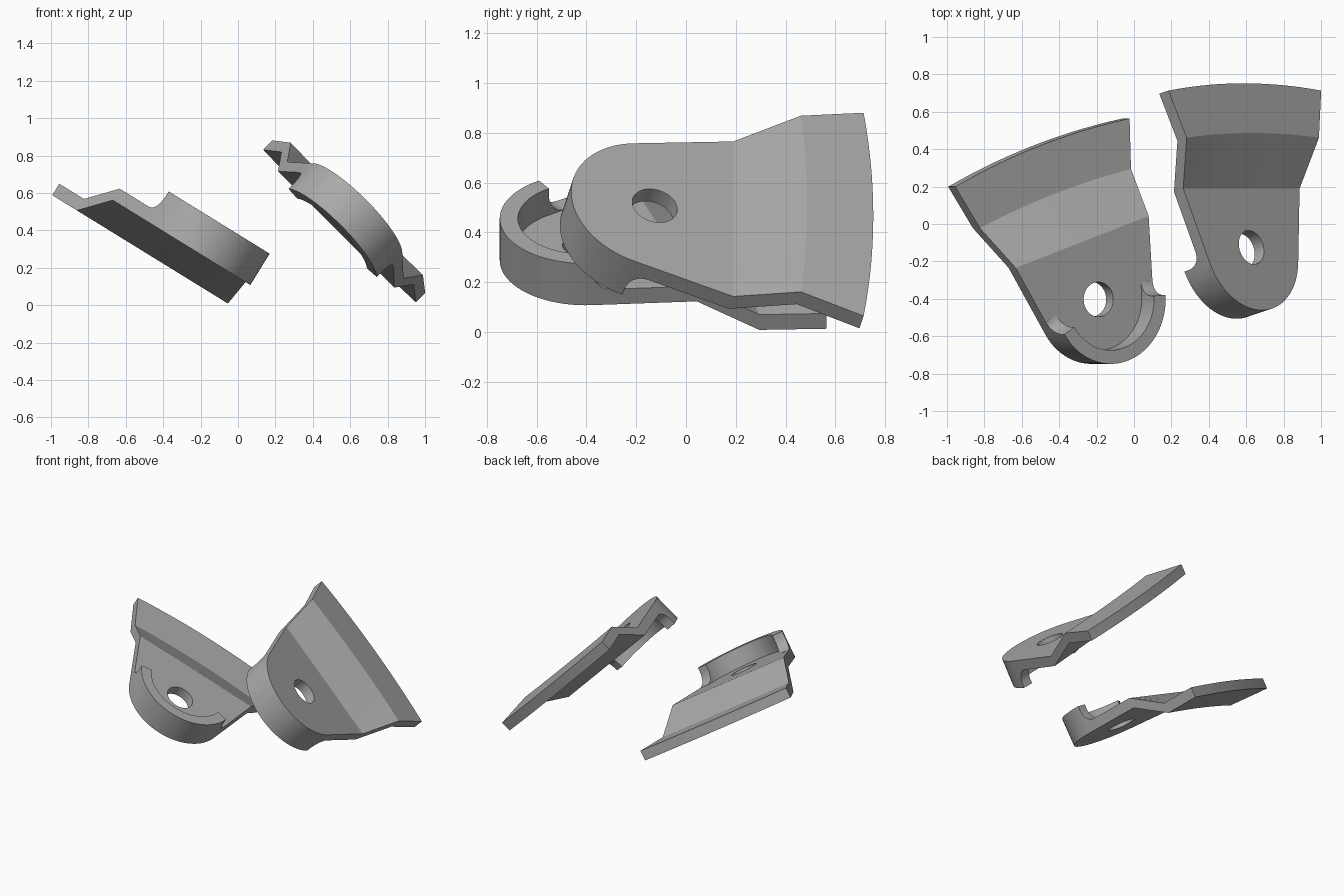
import bpy, bmesh, math
from mathutils import Matrix, Vector

if "Cube" in bpy.data.objects:
    bpy.data.objects.remove(bpy.data.objects["Cube"])

T = 0.072        # sheet thickness
STEP = 0.147     # drop from tab to flange
R, RI = 0.345, 0.272   # rounded end and inner rim radius
HOLE = 0.093
RIM = 0.125      # rim height
COLS = 14

# tangent point of the straight sides on the rounded end
CORNER = Vector((0.44, 0.324))
TAN = math.atan2(CORNER.y, CORNER.x) - math.acos(R / CORNER.length)

grey = bpy.data.materials.new("grey")
grey.diffuse_color = (0.40, 0.40, 0.40, 1)
grey.use_nodes = True
grey.node_tree.nodes["Principled BSDF"].inputs["Base Color"].default_value = grey.diffuse_color


def polar(r, a):
    return Vector((r * math.cos(a), r * math.sin(a)))


def row(half, mid, side, z):
    """Shallow arc across the plate, from right to left."""
    ts = [1 - 2 * i / COLS for i in range(COLS + 1)]
    return [(half * t, mid + (side - mid) * t * t, z) for t in ts]


def finish(bm, name, matrix):
    bmesh.ops.recalc_face_normals(bm, faces=bm.faces)
    me = bpy.data.meshes.new(name)
    bm.to_mesh(me)
    bm.free()
    me.materials.append(grey)
    ob = bpy.data.objects.new(name, me)
    bpy.context.collection.objects.link(ob)
    ob.matrix_world = matrix
    bpy.ops.object.select_all(action='DESELECT')
    ob.select_set(True)
    bpy.context.view_layer.objects.active = ob
    bpy.ops.object.shade_smooth_by_angle(angle=math.radians(25))


def plate(name, matrix):
    bm = bmesh.new()
    # tab outline: bend line, then the rounded end; hole inside
    bend = [bm.verts.new(p) for p in row(CORNER.x, CORNER.y, CORNER.y, 0)]
    n = 32
    sweep = math.pi + 2 * TAN
    arc = [bm.verts.new(polar(R, math.pi - TAN + sweep * i / n).to_3d()) for i in range(n + 1)]
    hole = [bm.verts.new(polar(HOLE, math.tau * i / 32).to_3d()) for i in range(32)]
    edges = []
    for loop in (bend + arc, hole):
        edges += [bm.edges.new((loop[i - 1], loop[i])) for i in range(len(loop))]
    bmesh.ops.triangle_fill(bm, edges=edges, use_beauty=True, normal=(0, 0, 1))
    # sloped step and curved flange
    prev = bend
    for args in ((0.50, 0.594, 0.568, -STEP), (0.577, 0.867, 0.827, -STEP)):
        cur = [bm.verts.new(p) for p in row(*args)]
        for i in range(COLS):
            bm.faces.new((prev[i], prev[i + 1], cur[i + 1], cur[i]))
        prev = cur
    # give the sheet its thickness
    top = list(bm.faces)
    lower = {v: bm.verts.new(v.co - Vector((0, 0, T))) for v in list(bm.verts)}
    border = [e for e in bm.edges if len(e.link_faces) == 1]
    for f in top:
        bm.faces.new([lower[v] for v in reversed(f.verts)])
    for e in border:
        a, b = e.verts
        bm.faces.new((a, b, lower[b], lower[a]))
    finish(bm, name, matrix)


def rim(name, matrix):
    # sections: concave run-out, wall around the end, mirrored run-out
    run, n = 0.075, 32
    along = Vector((-math.sin(TAN), math.cos(TAN)))
    right = []
    for i in range(9):
        a = math.pi / 2 * i / 8
        d = run * (1 - math.sin(a))
        h = 0.001 + 0.095 * (1 - math.cos(a))
        right.append((polar(R, TAN) + along * d, polar(RI, TAN) + along * d, h))
    wall = []
    for i in range(n + 1):
        a = TAN - (math.pi + 2 * TAN) * i / n
        wall.append((polar(R, a), polar(RI, a), RIM))
    flip = lambda p: Vector((-p.x, p.y))
    left = [(flip(o), flip(i), h) for o, i, h in reversed(right)]
    bm = bmesh.new()
    rings = []
    for o, i, h in right + wall + left:
        rings.append([bm.verts.new(p) for p in
                      ((o.x, o.y, 0), (o.x, o.y, h), (i.x, i.y, h), (i.x, i.y, 0))])
    for a, b in zip(rings, rings[1:]):
        for k in range(4):
            bm.faces.new((a[k], a[k - 1], b[k - 1], b[k]))
    bm.faces.new(rings[0])
    bm.faces.new(rings[-1][::-1])
    bmesh.ops.remove_doubles(bm, verts=bm.verts, dist=1e-5)
    finish(bm, name, matrix)


def frame(x, z, origin):
    """Matrix from the across axis, the rim direction and the hole centre."""
    z = Vector(z).normalized()
    x = Vector(x)
    x = (x - z * x.dot(z)).normalized()
    m = Matrix((x, z.cross(x), z)).transposed().to_4x4()
    m.translation = origin
    return m


# left bracket has its rim up, right bracket is turned over
s = math.sqrt(0.5)
placements = {
    "left": frame((0.805, 0.316, -0.502), (0.5247, 0, 0.8513), (-0.19, -0.403, 0.35)),
    "right": frame((-s, 0, s), (-0.9726 * s, -0.2325, -0.9726 * s), (0.578, -0.142, 0.458)),
}
for side, m in placements.items():
    plate(side + "_bracket_plate", m)
    rim(side + "_bracket_rim", m)
